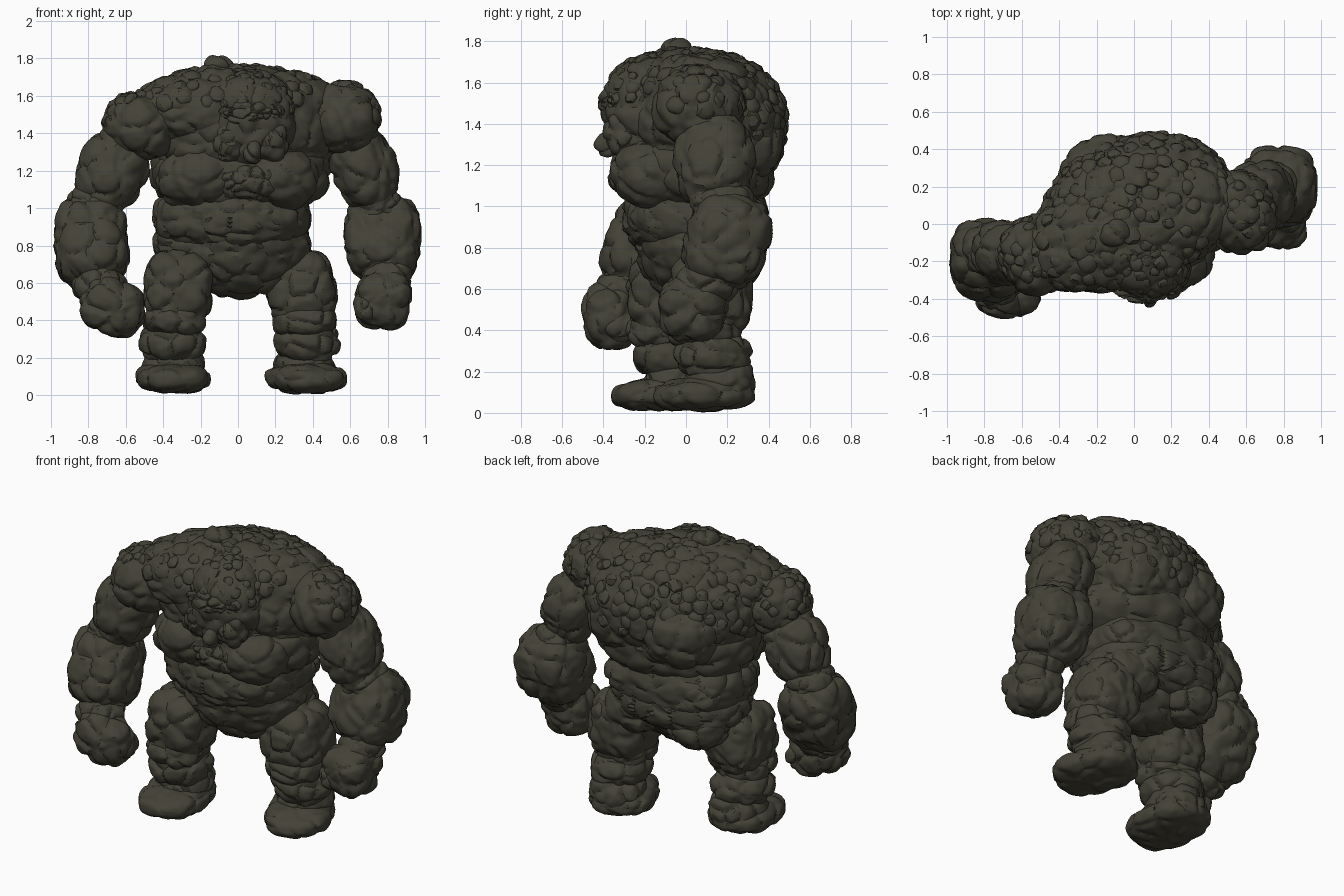
import bpy
import bmesh
import random
from math import radians
from mathutils import Vector, Euler, noise

random.seed(4)
cube = bpy.data.objects.get("Cube")
if cube:
    bpy.data.objects.remove(cube, do_unlink=True)

# One dark mossy stone colour for everything
stone = bpy.data.materials.new("dark_olive_stone")
stone.use_nodes = True
stone_colour = (0.058, 0.055, 0.038, 1)
stone.diffuse_color = stone_colour
shader = stone.node_tree.nodes["Principled BSDF"]
shader.inputs["Base Color"].default_value = stone_colour
shader.inputs["Roughness"].default_value = 0.9


def turn(tilt):
    return Euler([radians(a) for a in tilt]).to_matrix()


def surface(direction, size, box=2.15):
    """Point and normal of a boxy ellipsoid in a given direction."""
    d = direction.normalized()
    reach = sum(abs(c) ** box for c in d) ** (-1 / box)
    point = Vector([c * reach * s for c, s in zip(d, size)])
    normal = Vector([c / s for c, s in zip(d, size)]).normalized()
    return point, normal


def weather(point, normal, cell, depth):
    """Carve cracks between stone cells and add a rough grain."""
    near, far = noise.voronoi(point / cell)[0][:2]
    crack = max(0, 1 - (far - near) * 3.5)
    grain = noise.noise(point * 8) * 0.6 + noise.noise(point * 24) * 0.3
    return point + normal * depth * (grain - crack)


def finish(name, bm):
    mesh = bpy.data.meshes.new(name)
    bm.to_mesh(mesh)
    bm.free()
    mesh.materials.append(stone)
    mesh.shade_smooth()
    mesh.set_sharp_from_angle(angle=radians(32))
    obj = bpy.data.objects.new(name, mesh)
    bpy.context.collection.objects.link(obj)


def rock(name, loc, size, tilt=(0, 0, 0), box=2.15, detail=5, cell=0.16, depth=0.018):
    bm = bmesh.new()
    bmesh.ops.create_icosphere(bm, subdivisions=detail, radius=1)
    rotation = turn(tilt)
    for v in bm.verts:
        point, normal = surface(v.co, size, box)
        p = weather(rotation @ point + Vector(loc), rotation @ normal, cell, depth)
        p.z = max(p.z, 0)
        v.co = p
    finish(name, bm)


def pebbles(name, loc, size, tilt, count, keep, radius=0.05):
    """Scatter half-buried stones over the part of a rock chosen by keep."""
    bm = bmesh.new()
    rotation = turn(tilt)
    placed = []
    for attempt in range(count * 12):
        d = Vector([random.gauss(0, 1) for axis in range(3)])
        point, normal = surface(d, size)
        point = rotation @ point + Vector(loc)
        normal = rotation @ normal
        if not keep(normal) or any((point - q).length < radius * 1.3 for q in placed):
            continue
        placed.append(point)
        r = radius * random.uniform(0.75, 1.2)
        new = bmesh.ops.create_icosphere(bm, subdivisions=2, radius=1)["verts"]
        for v in new:
            n = v.co.copy()
            flat = n - normal * n.dot(normal) * 0.35
            v.co = weather(point - normal * r * 0.45 + flat * r, n, 0.06, 0.008)
        if len(placed) >= count:
            break
    finish(name, bm)


# Torso: stacked tiers, with the shoulder line twisted
twist = (0, 0, 20)
back = ((0.02, 0.07, 1.41), (0.53, 0.4, 0.35), twist)
yoke = ((0, 0, 1.52), (0.6, 0.32, 0.25), twist)
rock("upper_torso", *back, detail=6)
rock("shoulder_yoke", *yoke, detail=6)
rock("middle_torso", (0.01, 0.05, 1.19), (0.49, 0.38, 0.27), (0, 0, 10))
rock("waist", (-0.03, 0.06, 0.95), (0.43, 0.34, 0.2), box=2.6)
rock("hips", (-0.03, 0.09, 0.82), (0.43, 0.3, 0.17), box=2.5)
rock("groin", (-0.01, 0.03, 0.83), (0.4, 0.28, 0.32), box=1.9)
rock("belly", (0, -0.08, 0.95), (0.36, 0.23, 0.2), cell=0.12)
for side, label in ((-1, "right"), (1, "left")):
    rock(label + "_chest_plate", (side * 0.21, -0.14, 1.17), (0.23, 0.23, 0.18),
         (0, side * 12, 0), cell=0.2)
    rock(label + "_back_plate", (side * 0.2 + 0.03, 0.28, 1.32), (0.22, 0.19, 0.2),
         (0, side * 8, side * -14 + 10), box=2.5)
    rock(label + "_loin", (side * 0.2 - 0.02, 0.21, 0.95), (0.21, 0.17, 0.13))
    rock(label + "_buttock", (side * 0.21 - 0.01, 0.19, 0.73), (0.2, 0.17, 0.16))

# Head sunk between the shoulders
head = ((0.07, -0.17, 1.46), (0.25, 0.24, 0.28), (0, 0, 5))
rock("head", *head)
rock("brow", (0.07, -0.34, 1.51), (0.18, 0.085, 0.07), (0, 0, 5), cell=0.08)
rock("nose", (0.08, -0.38, 1.3), (0.05, 0.06, 0.06), (-20, 0, 0), detail=4)
rock("jaw", (0.07, -0.27, 1.15), (0.18, 0.11, 0.1), cell=0.1)
for side, label in ((-1, "right"), (1, "left")):
    rock(label + "_cheek", (0.07 + side * 0.11, -0.3, 1.35), (0.1, 0.1, 0.12),
         detail=4, cell=0.1)
rock("crest", (-0.1, -0.05, 1.75), (0.08, 0.08, 0.065), detail=4)

# Right arm reaches forward
right_shoulder = ((-0.52, -0.17, 1.44), (0.2, 0.22, 0.19), (0, 20, 20))
rock("right_shoulder", *right_shoulder)
rock("right_upper_arm", (-0.67, -0.15, 1.2), (0.19, 0.18, 0.25), (0, 22, 0))
rock("right_elbow", (-0.77, -0.14, 1.02), (0.15, 0.15, 0.12))
rock("right_forearm", (-0.785, -0.19, 0.82), (0.205, 0.2, 0.26), (-24, -4, 0), box=2.7)
rock("right_wrist", (-0.74, -0.3, 0.59), (0.15, 0.14, 0.12))
rock("right_fist", (-0.67, -0.37, 0.47), (0.18, 0.135, 0.15), (0, 25, 0), box=2.7)
rock("right_thumb", (-0.56, -0.33, 0.43), (0.075, 0.1, 0.09), detail=4)

# Left arm hangs back
left_shoulder = ((0.56, 0.06, 1.48), (0.2, 0.23, 0.2), (0, -20, 20))
rock("left_shoulder", *left_shoulder)
rock("left_upper_arm", (0.675, 0.14, 1.22), (0.18, 0.2, 0.26), (0, -20, 0))
rock("left_elbow", (0.75, 0.18, 1.02), (0.14, 0.17, 0.12))
rock("left_forearm", (0.775, 0.2, 0.84), (0.21, 0.21, 0.24), (-16, 0, 0), box=2.7)
rock("left_wrist", (0.79, 0.1, 0.63), (0.14, 0.16, 0.11))
rock("left_fist", (0.775, 0.03, 0.51), (0.155, 0.17, 0.165), (0, 12, 0), box=2.7)
rock("left_thumb", (0.69, -0.04, 0.46), (0.075, 0.1, 0.09), detail=4)

# Legs in a half stride, both feet turned and flattened on the ground
for label, x, y, out, toe in (("right", -0.32, -0.08, -1, 8), ("left", 0.335, 0.12, 1, 24)):
    rock(label + "_thigh", (x, y, 0.57), (0.19, 0.21, 0.21), (0, out * -6, 0), box=2.9)
    rock(label + "_knee", (x + out * 0.02, y - 0.03, 0.4), (0.17, 0.18, 0.1), box=2.6)
    rock(label + "_calf", (x + out * 0.03, y + 0.01, 0.28), (0.18, 0.19, 0.13))
    rock(label + "_heel", (x + out * 0.02, y + 0.05, 0.15), (0.17, 0.18, 0.13))
    rock(label + "_foot", (x + out * 0.03, y - 0.03, 0.09), (0.195, 0.25, 0.085),
         (2, 0, toe), box=2.6, depth=0.012)

# Loose stones over the back, shoulders and scalp
pebbles("back_stones", *back, 110, lambda n: n.y > -0.1 and n.z > -0.35)
pebbles("yoke_stones", *yoke, 70, lambda n: n.z > 0.25)
pebbles("scalp_stones", *head, 50, lambda n: n.z > 0.1 and n.y < 0.4, radius=0.04)
pebbles("right_shoulder_stones", *right_shoulder, 22,
        lambda n: n.z > -0.1 and n.x < 0.2 and n.y > -0.5, radius=0.045)
pebbles("left_shoulder_stones", *left_shoulder, 22,
        lambda n: n.z > -0.1 and n.x > -0.2 and n.y > -0.5, radius=0.045)
